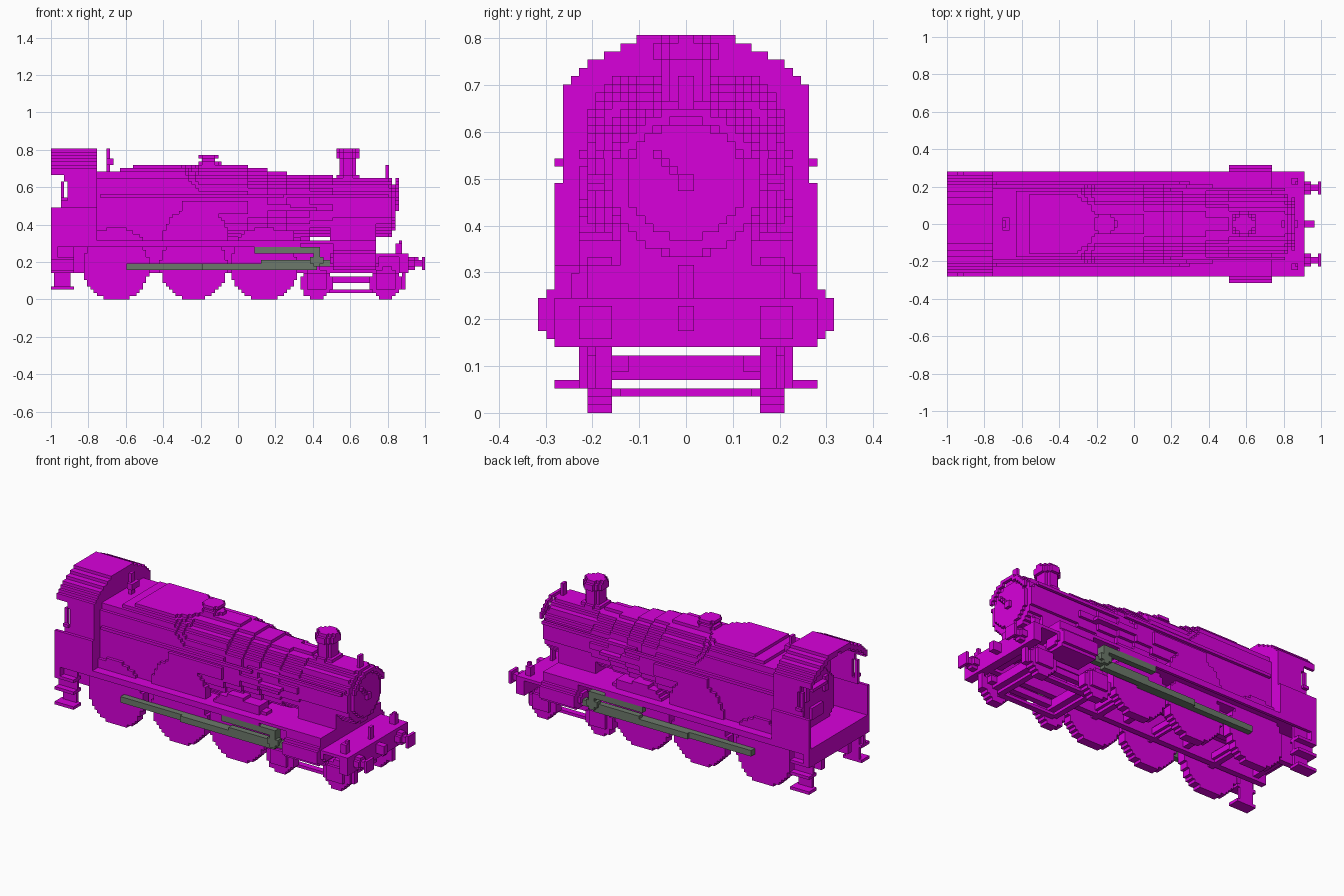
import bpy, bmesh
from math import hypot, floor

if "Cube" in bpy.data.objects:
    bpy.data.objects.remove(bpy.data.objects["Cube"], do_unlink=True)

V = 1 / 57  # edge length of one block


def material(name, rgb):
    m = bpy.data.materials.new(name)
    m.use_nodes = True
    m.diffuse_color = (*rgb, 1)
    m.node_tree.nodes["Principled BSDF"].inputs["Base Color"].default_value = (*rgb, 1)
    return m


MAGENTA = material("magenta", (0.69, 0, 0.71))
GREY = material("grey green steel", (0.15, 0.19, 0.145))


def part(name, xs, ys, zs, test=None, mat=MAGENTA, mirror=False):
    """Blocky solid: cells of a box whose centre passes the test, optionally on both sides."""
    rng = [range(round(a / V), round(b / V)) for a, b in (xs, ys, zs)]
    cells = set()
    for i in rng[0]:
        for j in rng[1]:
            for k in rng[2]:
                if test is None or test((i + .5) * V, (j + .5) * V, (k + .5) * V):
                    cells.add((i, j, k))
                    if mirror:
                        cells.add((i, -1 - j, k))
    bm = bmesh.new()
    verts = {}

    def vert(p):
        if p not in verts:
            verts[p] = bm.verts.new([c * V for c in p])
        return verts[p]

    # skin only the exposed sides of the cells
    for c in cells:
        for a in range(3):
            u, w = (a + 1) % 3, (a + 2) % 3
            for s in (0, 1):
                n = list(c)
                n[a] += 1 if s else -1
                if tuple(n) in cells:
                    continue
                quad = []
                for du, dw in ((0, 0), (1, 0), (1, 1), (0, 1)):
                    p = list(c)
                    p[a] += s
                    p[u] += du
                    p[w] += dw
                    quad.append(vert(tuple(p)))
                bm.faces.new(quad if s else quad[::-1])
    bmesh.ops.dissolve_limit(bm, angle_limit=0.01, verts=bm.verts[:], edges=bm.edges[:])
    me = bpy.data.meshes.new(name)
    bm.to_mesh(me)
    bm.free()
    me.materials.append(mat)
    ob = bpy.data.objects.new(name, me)
    bpy.context.collection.objects.link(ob)
    return ob


def pair(name, xs, ys, zs, test=None, mat=MAGENTA):
    return part(name, xs, ys, zs, test, mat, True)


def disc_y(cx, cz, r):
    return lambda x, y, z: hypot(x - cx, z - cz) < r


def disc_x(cy, cz, r):
    return lambda x, y, z: hypot(y - cy, z - cz) < r


# Running plates, valances and frames
part("running_plate", (-1, .74), (-.28, .28), (.298, .316))
pair("valance", (-1, .34), (.263, .28), (.28, .3))
part("plate_riser", (.725, .74), (-.28, .28), (.245, .298))
part("front_platform", (.725, .91), (-.28, .28), (.228, .245))
pair("main_frame", (-.98, .86), (.105, .14), (.14, .3), lambda x, y, z: x < .72 or z < .24)
for i, x in enumerate((-.93, -.45, -.05, .33, .80)):
    part(f"frame_stretcher_{i}", (x, x + .035), (-.105, .105), (.158, .28 if x < .7 else .23))
part("saddle", (.5, .74), (-.14, .14), (.245, .40))

# Driving wheels, axles and splashers
for i, x in enumerate((-.65, -.237, .14)):
    pair(f"driving_wheel_{i}", (x - .2, x + .2), (.158, .21), (0, .36), disc_y(x, .175, .178))
    part(f"driving_axle_{i}", (x - .05, x + .05), (-.158, .158), (.12, .23), disc_y(x, .175, .03))
    pair(f"splasher_{i}", (x - .2, x + .2), (.14, .228), (.316, .4), disc_y(x, .19, .195))
pair("large_splasher", (-.42, 0), (.175, .228), (.316, .5), disc_y(-.225, .32, .175))

# Leading truck
for i, x in enumerate((.42, .79)):
    pair(f"truck_wheel_{i}", (x - .1, x + .1), (.158, .21), (0, .18), disc_y(x, .086, .085))
    pair(f"truck_axlebox_{i}", (x - .05, x + .05), (.21, .228), (.053, .14))
    part(f"truck_axle_{i}", (x - .03, x + .03), (-.158, .158), (.07, .123))
    part(f"truck_tie_{i}", (x - .02, x + .02), (-.14, .14), (.035, .053))
pair("truck_upper_bar", (.36, .86), (.123, .158), (.088, .123))
pair("truck_lower_bar", (.42, .79), (.123, .158), (.035, .053))
pair("guard_iron", (.877, .895), (.158, .193), (.06, .15))

# Cylinders
pair("cylinder", (.51, .74), (.14, .32), (.155, .298), disc_x(.235, .205, .08))
pair("cylinder_flank", (.51, .74), (.14, .28), (.175, .298))
pair("cylinder_cap", (.49, .76), (.193, .28), (.175, .24), disc_x(.235, .205, .04))

# Rods and motion
pair("coupling_rod", (-.6, .16), (.21, .246), (.165, .193), mat=GREY)
pair("connecting_rod", (-.2, .42), (.228, .263), (.165, .193), mat=GREY)
pair("piston_rod", (.12, .49), (.228, .263), (.175, .21), mat=GREY)
pair("slide_bar", (.09, .43), (.246, .281), (.246, .28), mat=GREY)
pair("crosshead", (.40, .435), (.228, .281), (.17, .28), mat=GREY)
pair("crosshead_block", (.385, .45), (.246, .281), (.2, .235), mat=GREY)

# Buffer beam, buffers, coupling and lamp irons
part("buffer_beam", (.86, .912), (-.28, .28), (.14, .245))
pair("buffer_stock", (.91, .945), (.158, .228), (.158, .228), disc_x(.193, .193, .035))
pair("buffer_shank", (.94, .985), (.175, .21), (.175, .21))
pair("buffer_head", (.982, 1), (.14, .246), (.14, .246), disc_x(.193, .193, .043))
part("coupling_hook", (.91, .965), (-.0175, .0175), (.175, .23))
for i, y in enumerate((-.21, 0)):
    pair(f"lamp_iron_{i}", (.865, .88), (-y, -y + .0175), (.245, .31))
pair("platform_box", (.84, .88), (.21, .246), (.245, .298))


# Boiler: square-shouldered firebox, tapered barrel, smokebox
def firebox(x, y, z):
    top = .72 if x > -.57 else .70 if x > -.63 else .68
    half = .212 if z < .61 else .212 - (z - .61) ** 2 * 6
    return z < top and abs(y) < half


def barrel(x, y, z):
    taper = max(0, floor((x - .05) / .11) + 1) if x > .05 else 0
    r = max(.222 - .0145 * taper, .168)
    return hypot(y, z - .495) < r


part("firebox", (-.77, -.3), (-.25, .25), (.28, .73), firebox)
part("firebox_shoulder", (-.3, -.2), (-.25, .25), (.316, .72),
     lambda x, y, z: firebox(x, y, z) and hypot(y, z - .495) < .265 - (x + .3) * .45)
part("barrel", (-.3, .51), (-.25, .25), (.28, .73), barrel)
part("smokebox", (.5, .81), (-.2, .2), (.33, .66), disc_x(0, .495, .16))
part("smokebox_rim", (.79, .825), (-.2, .2), (.33, .66), disc_x(0, .495, .157))
part("smokebox_door", (.82, .842), (-.15, .15), (.35, .64), disc_x(0, .495, .125))
part("door_boss", (.84, .86), (-.0175, .0175), (.475, .51))
part("door_handle", (.84, .86), (-.07, .0175), (.42, .56), lambda x, y, z: abs(y + z - .49) < .015)
part("door_rail", (.842, .86), (-.15, .15), (.54, .66),
     lambda x, y, z: .132 < hypot(y, z - .495) < .157)
part("top_lamp_iron", (.79, .807), (-.0175, .0175), (.65, .72))

# Handrails, side pipes and boxes
pair("barrel_handrail", (.2, .81), (.175, .193), (.545, .562))
pair("firebox_handrail", (-.74, .25), (.21, .228), (.545, .562))
pair("side_pipe", (.07, .42), (.175, .21), (.475, .51), lambda x, y, z: x < .28 or z < .495)
pair("plate_box", (.2, .3), (.14, .228), (.316, .37))
pair("plate_box_step", (.28, .34), (.158, .21), (.316, .335))


# Chimney, safety valve cover and whistle
def turned(name, cx, rings):
    for i, (z0, z1, r) in enumerate(rings):
        part(f"{name}_{i}", (cx - .1, cx + .1), (-.1, .1), (z0, z1),
             lambda x, y, z: hypot(x - cx, y) < r)


turned("chimney", .588, ((.63, .667, .07), (.667, .755, .05), (.755, .79, .068), (.79, .807, .055)))
turned("valve_cover", -.155, ((.70, .737, .06), (.737, .755, .04), (.755, .772, .058)))
part("whistle", (-.702, -.684), (-.0175, .0175), (.67, .807))
part("whistle_valve", (-.702, -.667), (-.035, .035), (.72, .755))


# Cab
def roofline(y):
    return .816 - 1.7 * y * y


def cab_shell(x, y, z):
    outer = z < roofline(y)
    inner = z < roofline(y) - 2 * V and abs(y) < .245
    opening = x < -.91 - (.02 if z > .63 or z < .52 else 0) and z < .667
    return outer and not inner and not opening


part("cab_shell", (-1, -.755), (-.263, .263), (.49, .81), cab_shell)
part("cab_front", (-.775, -.755), (-.263, .263), (.316, .81), lambda x, y, z: z < roofline(y))
pair("cab_side", (-1, -.755), (.263, .28), (.28, .49))
pair("cab_grab_rail", (-.95, -.93), (.246, .263), (.49, .64))
pair("cab_rail_end", (-.95, -.91), (.263, .28), (.53, .548))
part("backhead", (-.84, -.77), (-.18, .18), (.316, .65), disc_x(0, .45, .19))
part("fire_door", (-.86, -.84), (-.053, .053), (.37, .44))
part("regulator", (-.877, -.84), (-.07, .07), (.545, .562))
pair("cab_gauge", (-.86, -.84), (.07, .105), (.49, .58))

# Cab steps and drag beam
part("drag_beam", (-1, -.965), (-.28, .28), (.21, .3))
pair("step_plate", (-.982, -.895), (.21, .228), (.053, .3))
pair("step_hanger", (-1, -.877), (.228, .246), (.14, .3))
for i, z in enumerate((.053, .14, .21)):
    pair(f"step_tread_{i}", (-1, -.877), (.21, .28), (z, z + V))
